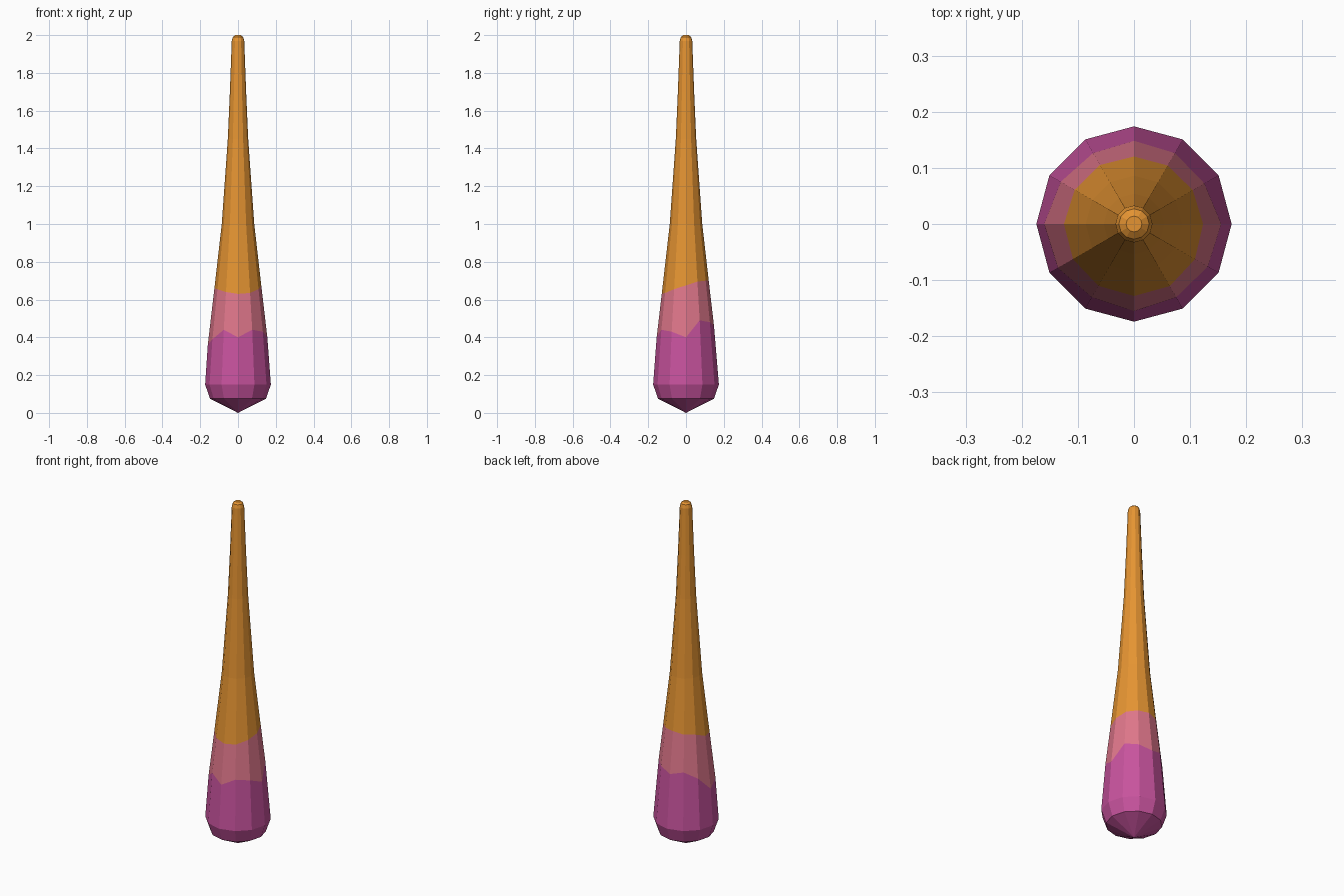
import bpy, bmesh, math

if "Cube" in bpy.data.objects:
    bpy.data.objects.remove(bpy.data.objects["Cube"])

SIDES = 12
# (height, radius) outline from the pointed base to the rounded tip
PROFILE = [(0.0, 0.0), (0.075, 0.148), (0.15, 0.174), (0.36, 0.16), (0.65, 0.126),
           (1.0, 0.086), (1.45, 0.054), (1.7, 0.043), (1.97, 0.033),
           (1.99, 0.027), (2.0, 0.014)]
# wavy colour borders, one height per side, counter-clockwise from +x
LOWER = [0.40, 0.49, 0.48, 0.46, 0.48, 0.44, 0.36, 0.39, 0.44, 0.40, 0.44, 0.43]
UPPER = [0.675, 0.695, 0.70, 0.70, 0.69, 0.685, 0.66, 0.655, 0.64, 0.63, 0.635, 0.655]


def srgb(r, g, b):
    def lin(c):
        c /= 255
        return c / 12.92 if c <= 0.04045 else ((c + 0.055) / 1.055) ** 2.4
    return (lin(r), lin(g), lin(b), 1)


def material(name, rgb):
    m = bpy.data.materials.new(name)
    m.diffuse_color = srgb(*rgb)
    m.use_nodes = True
    m.node_tree.nodes["Principled BSDF"].inputs["Base Color"].default_value = m.diffuse_color
    return m


def radius(z):
    for (z0, r0), (z1, r1) in zip(PROFILE, PROFILE[1:]):
        if z <= z1:
            return r0 + (r1 - r0) * (z - z0) / (z1 - z0)
    return PROFILE[-1][1]


bm = bmesh.new()


def ring(heights):
    verts = []
    for i, z in enumerate(heights):
        a = 2 * math.pi * i / SIDES
        r = radius(z)
        verts.append(bm.verts.new((r * math.cos(a), r * math.sin(a), z)))
    return verts


# rings from bottom to top, with the two wavy borders in the lower body
levels = [[z] * SIDES for z in (0.075, 0.15)]
levels += [LOWER, UPPER]
levels += [[z] * SIDES for z in (1.0, 1.45, 1.7, 1.97, 1.99, 2.0)]
rings = [ring(h) for h in levels]

# side walls: purple below the first border, pink between, orange above
for k, (a, b) in enumerate(zip(rings, rings[1:])):
    for i in range(SIDES):
        j = (i + 1) % SIDES
        f = bm.faces.new((a[i], a[j], b[j], b[i]))
        f.material_index = 0 if k < 2 else 1 if k == 2 else 2

# pointed base and closed tip
point = bm.verts.new((0, 0, 0))
for i in range(SIDES):
    bm.faces.new((point, rings[0][(i + 1) % SIDES], rings[0][i]))
bm.faces.new(rings[-1]).material_index = 2

bmesh.ops.recalc_face_normals(bm, faces=bm.faces)
mesh = bpy.data.meshes.new("tapered_spike")
bm.to_mesh(mesh)
bm.free()
for m in (material("purple", (200, 83, 158)), material("pink", (222, 118, 138)),
          material("orange", (229, 148, 50))):
    mesh.materials.append(m)
spike = bpy.data.objects.new("tapered_spike", mesh)
bpy.context.collection.objects.link(spike)
